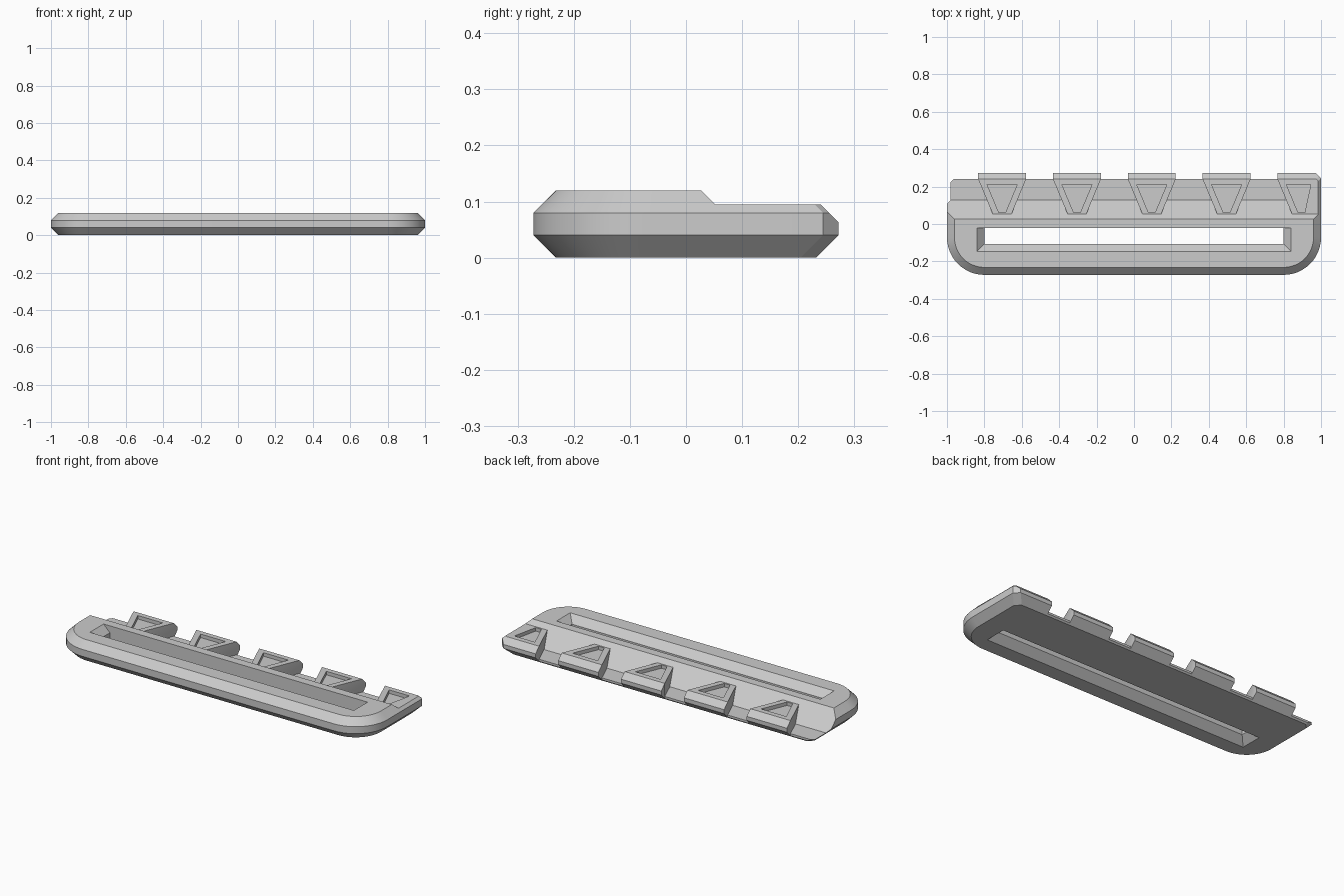
import bpy, bmesh, math

if "Cube" in bpy.data.objects:
    bpy.data.objects.remove(bpy.data.objects["Cube"])

grey = bpy.data.materials.new("plain grey")
grey.use_nodes = True
grey.diffuse_color = (0.6, 0.6, 0.6, 1)
grey.node_tree.nodes["Principled BSDF"].inputs["Base Color"].default_value = (0.6, 0.6, 0.6, 1)


def loft(name, rings):
    """Closed solid skinned through rings of equal point count."""
    bm = bmesh.new()
    loops = [[bm.verts.new(p) for p in ring] for ring in rings]
    n = len(loops[0])
    for a, b in zip(loops, loops[1:]):
        for i in range(n):
            j = (i + 1) % n
            bm.faces.new((a[i], a[j], b[j], b[i]))
    bm.faces.new(loops[0][::-1])
    bm.faces.new(loops[-1])
    bmesh.ops.recalc_face_normals(bm, faces=bm.faces)
    mesh = bpy.data.meshes.new(name)
    bm.to_mesh(mesh)
    bm.free()
    mesh.materials.append(grey)
    obj = bpy.data.objects.new(name, mesh)
    bpy.context.collection.objects.link(obj)
    return obj


def upright(name, plan, z0, z1):
    return loft(name, [[(x, y, z) for x, y in plan] for z in (z0, z1)])


def sideways(name, profile):
    return loft(name, [[(x, y, z) for y, z in profile] for x in (-1.2, 1.2)])


def cut(target, tool):
    mod = target.modifiers.new("cut", "BOOLEAN")
    mod.operation = "DIFFERENCE"
    mod.solver = "EXACT"
    mod.object = tool
    bpy.context.view_layer.objects.active = target
    bpy.ops.object.modifier_apply(modifier=mod.name)
    bpy.data.objects.remove(tool)


def outline(inset, z):
    """Plan of the bar: round front corners, clipped back corners."""
    half, back, clip, r = 1 - inset, 0.272 - inset, 0.028, 0.2 - inset
    right = [(half - clip, back), (half, back - clip)]
    for i in range(13):
        a = math.radians(90 * i / 12)
        right.append((0.8 + r * math.cos(a), -0.072 - r * math.sin(a)))
    return [(x, y, z) for x, y in right] + [(-x, y, z) for x, y in reversed(right)]


# Chamfered bar
bar = loft("toothed_bar", [outline(d, z) for d, z in
                           ((0.04, 0), (0, 0.04), (0, 0.08), (0.04, 0.12))])

# Back ledge, sloping down from the ridge, with the teeth left standing
ledge = sideways("ledge_cutter", [(-0.003, 0.15), (0.127, 0.02), (0.24, 0.02),
                                  (0.24, -0.1), (0.4, -0.1), (0.4, 0.15)])
centres = [-0.705 + 0.4 * i for i in range(5)]
for c in centres:
    left = [(c - 0.128, 0.5), (c - 0.128, 0.24), (c - 0.05, 0.053)]
    if c > 0.8:      # end tooth runs out to the end of the bar
        right = [(1.3, 0.053), (1.3, 0.5)]
    else:
        right = [(2 * c - x, y) for x, y in reversed(left)]
    cut(ledge, upright("tooth_keep", left + right, -0.3, 0.3))
cut(bar, ledge)

# Tooth tops and their sloped back edges
cut(bar, sideways("tooth_top_cutter", [(-0.003, 0.15), (0.052, 0.095), (0.24, 0.095),
                                       (0.29, 0.045), (0.4, 0.045), (0.4, 0.15)]))

# Shallow tapered recess in every tooth
for c in centres:
    edge = min(c + 0.08, 0.945)
    cut(bar, upright("recess_cutter", [(c - 0.08, 0.21), (c - 0.018, 0.062),
                                       (c + 0.018, 0.062), (edge, 0.21)], 0.075, 0.2))


# Strap slot, flared at the front and ends
def slot_ring(flare, z):
    x, y = 0.8 + flare, -0.107 - flare
    return [(-x, y, z), (x, y, z), (x, -0.022, z), (-x, -0.022, z)]


cut(bar, loft("slot_cutter", [slot_ring(f, z) for f, z in
                              ((0.05, -0.01), (0, 0.04), (0, 0.08), (0.05, 0.13))]))

# Smooth round corners, crisp bevels
bpy.ops.object.select_all(action="DESELECT")
bar.select_set(True)
bpy.context.view_layer.objects.active = bar
bpy.ops.object.shade_smooth_by_angle(angle=math.radians(25))
